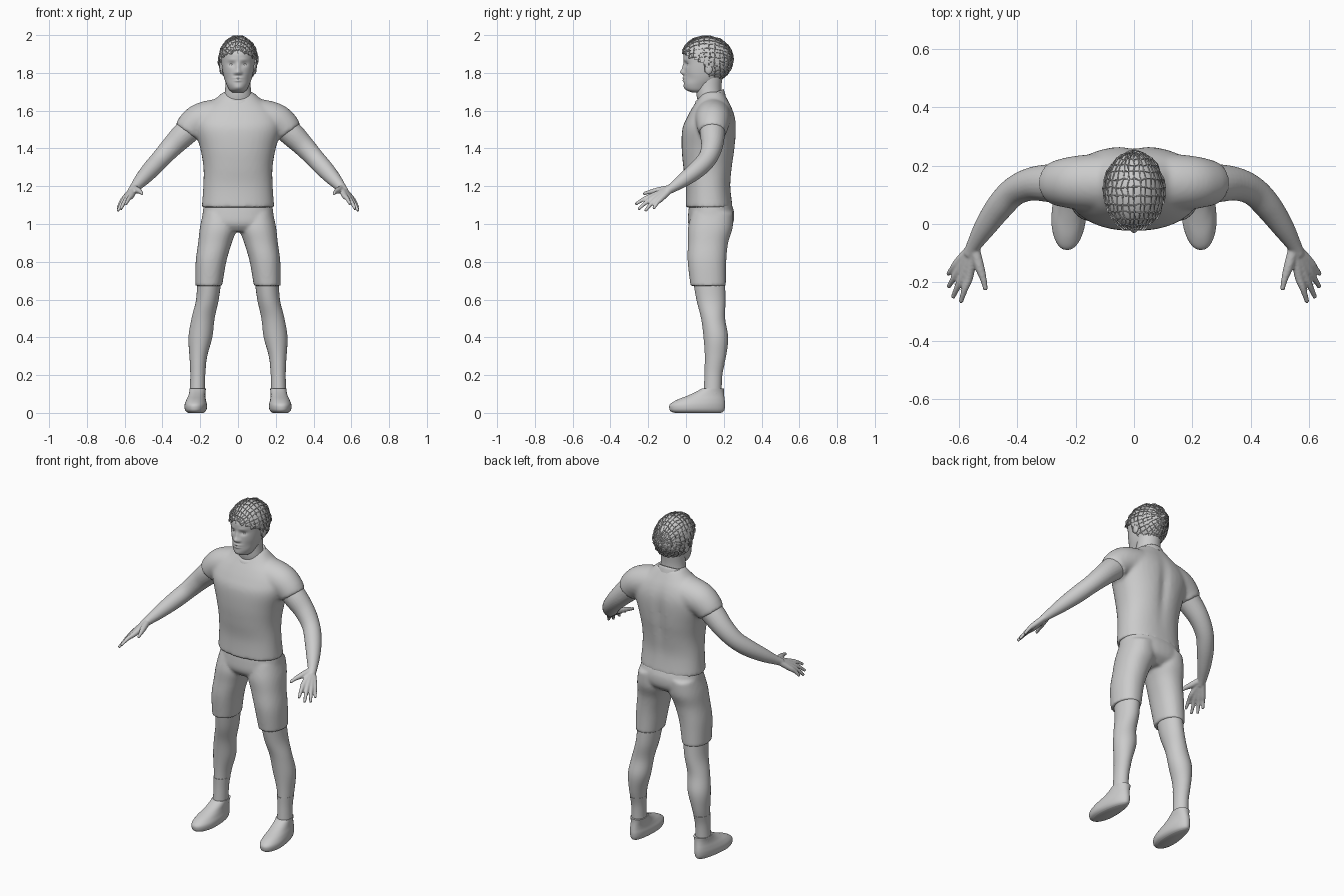
import bpy, bmesh, random
from math import sin, cos, pi, exp, copysign
from mathutils import Vector, Matrix

random.seed(4)
if "Cube" in bpy.data.objects:
    bpy.data.objects.remove(bpy.data.objects["Cube"])

# One plain grey covers the whole figure
grey = bpy.data.materials.new("plain_grey")
grey.use_nodes = True
grey.diffuse_color = (0.6, 0.6, 0.6, 1)
grey.node_tree.nodes["Principled BSDF"].inputs["Base Color"].default_value = grey.diffuse_color


def spline(rows, steps):
    """Smoothly interpolate rows of numbers."""
    result = []
    last = len(rows) - 1
    for i in range(last):
        a, b, c, d = rows[max(i - 1, 0)], rows[i], rows[i + 1], rows[min(i + 2, last)]
        for k in range(steps):
            t = k / steps
            result.append([q + t * (r - p) / 2
                           + t * t * (p - 2.5 * q + 2 * r - s / 2)
                           + t ** 3 * (1.5 * (q - r) + (s - p) / 2)
                           for p, q, r, s in zip(a, b, c, d)])
    result.append(list(rows[-1]))
    return result


def loft(bm, rings, sides, power=2.0):
    """Skin a list of (centre, u, v) rings and cap both ends."""
    loops = []
    for centre, u, v in rings:
        loop = []
        for k in range(sides):
            a = 2 * pi * k / sides
            cu = copysign(abs(cos(a)) ** (2 / power), cos(a))
            sv = copysign(abs(sin(a)) ** (2 / power), sin(a))
            loop.append(bm.verts.new(centre + u * cu + v * sv))
        loops.append(loop)
    for low, high in zip(loops, loops[1:]):
        for k in range(sides):
            j = (k + 1) % sides
            bm.faces.new((low[k], low[j], high[j], high[k]))
    bm.faces.new(loops[0])
    bm.faces.new(loops[-1])


def column(bm, rows, side=1, sides=40, steps=5, power=2.0):
    """Upright body section; rows are height, half width, front, back, centre x."""
    rows = [tuple(r) + (0,) * (5 - len(r)) for r in rows]
    loft(bm, [(Vector((side * cx, (f + b) / 2, z)), Vector((w, 0, 0)), Vector((0, (b - f) / 2, 0)))
              for z, w, f, b, cx in spline(rows, steps)], sides, power)


def tube(bm, rows, side=1, sides=24, steps=5):
    """Round limb; rows are x, y, z, radius."""
    path = spline(rows, steps)
    points = [Vector((side * p[0], p[1], p[2])) for p in path]
    rings = []
    for i, p in enumerate(points):
        along = (points[min(i + 1, len(points) - 1)] - points[max(i - 1, 0)]).normalized()
        u = along.cross(Vector((0, 0, 1))).normalized()
        rings.append((p, u * path[i][3], along.cross(u) * path[i][3]))
    loft(bm, rings, sides)


def ball(bm, place, size, detail=20):
    matrix = Matrix.Translation(place) @ Matrix.Diagonal((*size, 1))
    bmesh.ops.create_uvsphere(bm, u_segments=detail, v_segments=detail // 2, radius=1, matrix=matrix)


def finish(name, bm, voxel=0, smooth=4):
    """Turn the bmesh into a smooth object, optionally fusing its pieces."""
    bmesh.ops.recalc_face_normals(bm, faces=bm.faces)
    mesh = bpy.data.meshes.new(name)
    bm.to_mesh(mesh)
    bm.free()
    mesh.materials.append(grey)
    obj = bpy.data.objects.new(name, mesh)
    bpy.context.collection.objects.link(obj)
    mesh.polygons.foreach_set("use_smooth", [True] * len(mesh.polygons))
    if voxel:
        fuse = obj.modifiers.new("fuse", "REMESH")
        fuse.mode = "VOXEL"
        fuse.voxel_size = voxel
        fuse.use_smooth_shade = True
        relax = obj.modifiers.new("relax", "SMOOTH")
        relax.iterations = smooth
    else:
        bpy.ops.object.select_all(action="DESELECT")
        obj.select_set(True)
        bpy.context.view_layer.objects.active = obj
        bpy.ops.object.shade_smooth_by_angle(angle=0.8)
    return obj


# Shirt: torso with a spine groove, fused with short sleeves
bm = bmesh.new()
column(bm, [(1.088, .192, -.002, .247), (1.2, .184, -.001, .236), (1.3, .183, -.014, .246),
            (1.4, .2, -.023, .261), (1.5, .228, -.02, .267), (1.56, .225, .003, .262),
            (1.61, .19, .03, .246), (1.65, .135, .055, .226), (1.7, .078, .085, .198)], power=2.3)
for v in bm.verts:
    if v.co.y > .15:
        v.co.y -= .015 * exp(-(v.co.x / .03) ** 2 - ((v.co.z - 1.42) / .16) ** 2)
for side in (1, -1):
    tube(bm, [(0, .14, 1.565, .1), (.1, .142, 1.563, .1), (.19, .142, 1.55, .093),
              (.24, .141, 1.52, .084), (.269, .14, 1.484, .075)], side, 32)
finish("shirt", bm, .009, 10)

# Collar band hugging the neck, lower at the front
bm = bmesh.new()
loft(bm, [(Vector((0, .126, z)), Vector((w, 0, 0)), Vector((0, w * .9, .03)))
          for z, w in ((1.65, .093), (1.67, .087), (1.68, .083), (1.684, .079))], 40)
finish("collar", bm)

# Shorts: hips fused with two trouser legs
bm = bmesh.new()
column(bm, [(1.12, .178, .02, .235), (1.06, .187, .012, .255), (1.0, .187, .012, .247),
            (.96, .13, .04, .2)], power=2.3)
for side in (1, -1):
    column(bm, [(.672, .071, .024, .211, .155), (.8, .081, .009, .213, .143),
                (.9, .089, .01, .223, .122), (.98, .098, .011, .247, .104),
                (1.06, .085, .03, .25, .1)], side, power=2.2)
finish("shorts", bm, .009)

for side, word in ((1, "left"), (-1, "right")):
    # Bare leg
    bm = bmesh.new()
    column(bm, [(.08, .039, .095, .186, .215), (.2, .038, .1, .19, .213), (.3, .047, .1, .212, .21),
                (.4, .063, .093, .223, .199), (.5, .061, .08, .207, .185),
                (.6, .06, .055, .209, .162), (.72, .064, .035, .205, .15)], side)
    finish(word + "_leg", bm)

    # Sock, a thin sleeve over the ankle
    bm = bmesh.new()
    column(bm, [(.1, .0405, .093, .188, .215), (.2, .0395, .098, .192, .213),
                (.26, .0435, .098, .205, .212)], side)
    finish(word + "_sock", bm)

    # Shoe with a rounded sole and narrower heel, turned slightly outward
    bm = bmesh.new()
    column(bm, [(0, .042, -.06, .185, .22), (.008, .054, -.08, .199, .22),
                (.022, .061, -.088, .205, .22), (.045, .061, -.085, .207, .22),
                (.068, .054, -.05, .205, .22), (.09, .047, .005, .202, .218),
                (.11, .044, .05, .2, .216), (.13, .043, .085, .2, .215)], side, power=2.2)
    for v in bm.verts:
        back = max(0, v.co.y) / .2 * max(0, 1 - v.co.z / .13)
        v.co.x = side * .22 + (v.co.x - side * .22) * (1 - .28 * back)
        v.co.x += side * .01 * (.1 - v.co.y) / .2
    finish(word + "_shoe", bm)

    # Arm and hand fused into one skin
    bm = bmesh.new()
    wrist = (.55, -.075, 1.19, .025)
    tube(bm, [(.2, .14, 1.55, .067), (.28, .14, 1.48, .066), (.35, .137, 1.41, .057),
              (.41, .112, 1.345, .05), (.46, .06, 1.29, .047), (.51, -.01, 1.235, .038),
              wrist, (.565, -.105, 1.172, .021)], side)
    fingers = [((.564, -.175, 1.15), (.594, -.268, 1.104)), ((.582, -.166, 1.142), (.621, -.252, 1.078)),
               ((.595, -.15, 1.136), (.636, -.216, 1.069)), ((.602, -.13, 1.135), (.638, -.173, 1.08))]
    for knuckle, tip in fingers:
        middle = [(a + b) / 2 for a, b in zip(knuckle, tip)]
        middle[2] += .006
        tube(bm, [wrist[:3] + (.018,), knuckle + (.0155,), (*middle, .0115), tip + (.008,)], side, 12)
    tube(bm, [wrist[:3] + (.019,), (.53, -.145, 1.178, .017), (.516, -.19, 1.17, .0115),
              (.508, -.227, 1.16, .008)], side, 12)
    finish(word + "_arm", bm, .005, 3)

    # Ear and eyeball
    bm = bmesh.new()
    ball(bm, (side * .088, .12, 1.825), (.011, .022, .033))
    finish(word + "_ear", bm)
    bm = bmesh.new()
    ball(bm, (side * .033, .018, 1.845), (.014, .014, .009))
    finish(word + "_eye", bm)

# Neck
bm = bmesh.new()
column(bm, [(1.62, .085, .07, .205), (1.68, .073, .056, .19), (1.73, .067, .055, .188),
            (1.79, .066, .06, .195)])
finish("neck", bm)

# Head, with facial features pushed in or out of the front
bm = bmesh.new()
column(bm, [(1.697, .03, .03, .09), (1.71, .046, .002, .125), (1.735, .059, -.01, .155),
            (1.765, .071, -.011, .185), (1.8, .08, -.01, .205), (1.85, .087, -.01, .222),
            (1.9, .088, -.012, .226), (1.94, .077, .01, .21), (1.97, .045, .05, .17)],
       sides=112, steps=8, power=2.1)
features = {  # x, z, width, height, depth
    "nose_tip": (0, 1.804, .015, .014, -.019), "nose_bridge": (0, 1.83, .011, .022, -.009),
    "nostril": (.015, 1.799, .009, .008, -.006), "eye_socket": (.033, 1.846, .019, .012, .009),
    "brow": (.032, 1.87, .024, .008, -.003), "upper_lip": (0, 1.773, .022, .006, -.007),
    "lower_lip": (0, 1.759, .019, .006, -.007), "chin": (0, 1.722, .024, .014, -.005),
    "cheek": (.058, 1.77, .02, .025, .005)}
for v in bm.verts:
    if v.co.y < .09:
        x, z = abs(v.co.x), v.co.z
        v.co.y += sum(d * exp(-((x - fx) / w) ** 2 - ((z - fz) / h) ** 2)
                      for fx, fz, w, h, d in features.values())
finish("head", bm)


# Hair: a close cap under a rough lattice of strands
def hair_shell(scale, detail, jitter):
    shell = bmesh.new()
    ball(shell, (0, 0, 0), (1, 1, 1), detail)
    turn = Matrix.Rotation(pi / 2, 4, "X")
    size = Matrix.Diagonal((.104 * scale, .138 * scale, .126 * scale, 1))
    shell.transform(Matrix.Translation((0, .11, 1.87)) @ size @ turn)
    below = []
    for face in shell.faces:
        c = face.calc_center_median()
        hairline = 1.915 - .5 * (c.y + .03) if c.y < .09 else 1.85 - 1.6 * (c.y - .09)
        if c.z < max(hairline, 1.76):
            below.append(face)
    bmesh.ops.delete(shell, geom=below, context="FACES")
    for v in shell.verts:
        v.co += Vector([random.uniform(-jitter, jitter) for _ in range(3)])
    return shell


finish("hair_cap", hair_shell(.975, 48, .0008))
strands = finish("hair_strands", hair_shell(1, 30, .004))
wire = strands.modifiers.new("strands", "WIREFRAME")
wire.thickness = .006
wire.use_even_offset = False
